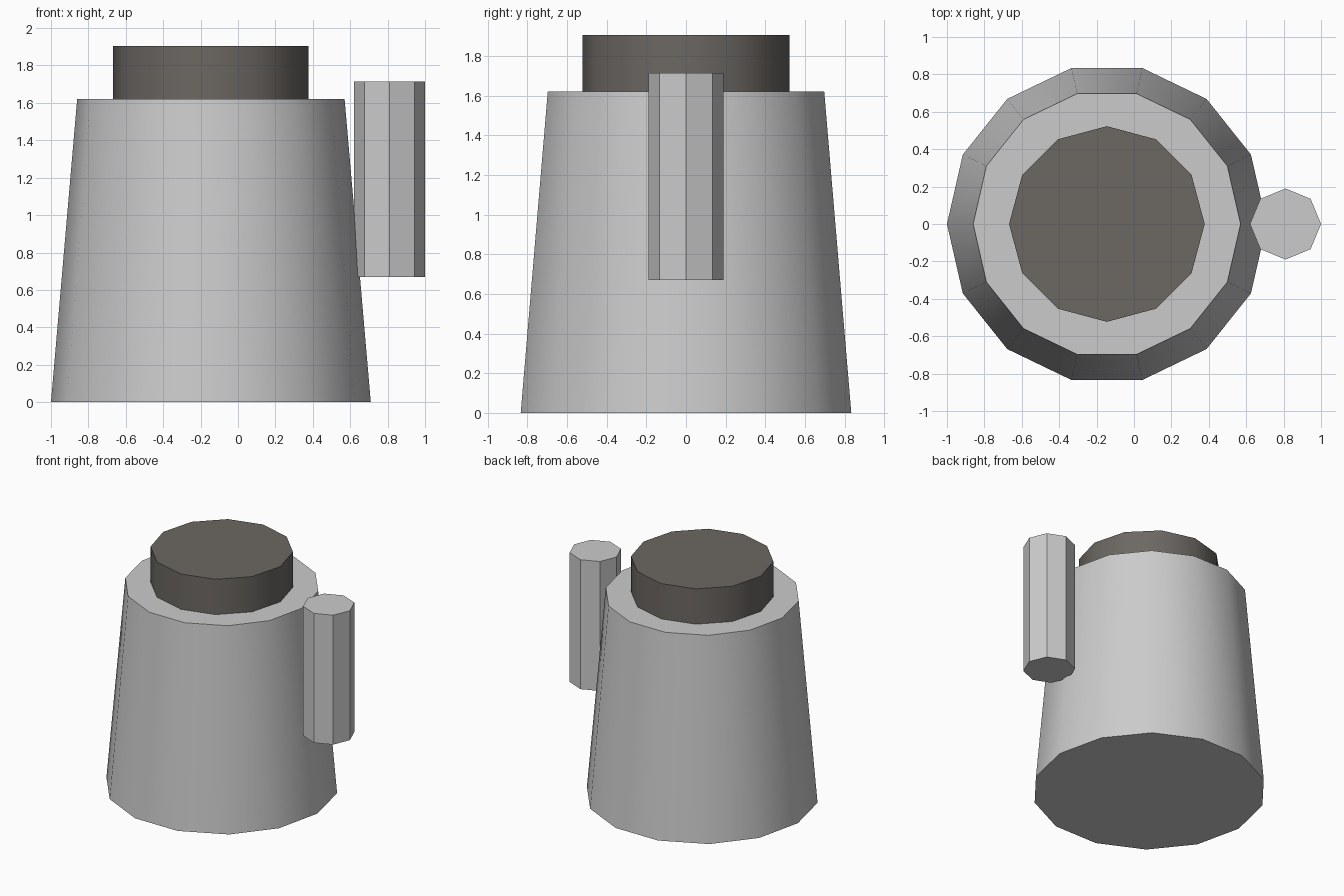
import bpy

if "Cube" in bpy.data.objects:
    bpy.data.objects.remove(bpy.data.objects["Cube"])


def tapered(name, x, sides, r_bottom, r_top, z0, z1, color=None):
    """Capped round part with its first corner on the x axis."""
    bpy.ops.mesh.primitive_cone_add(
        vertices=sides, radius1=r_bottom, radius2=r_top, depth=z1 - z0,
        location=(x, 0, (z0 + z1) / 2))
    obj = bpy.context.object
    obj.name = name
    # turn the mesh so corners lie on +x and -x
    obj.rotation_euler.z = 1.5707963
    bpy.ops.object.transform_apply(location=False, rotation=True, scale=False)
    bpy.ops.object.shade_smooth_by_angle(angle=0.6)
    if color:
        mat = bpy.data.materials.new(name + "_colour")
        mat.diffuse_color = color
        mat.use_nodes = True
        mat.node_tree.nodes["Principled BSDF"].inputs["Base Color"].default_value = mat.diffuse_color
        obj.data.materials.append(mat)
    return obj


# tapered mug body
tapered("body", -0.145, 14, 0.855, 0.715, 0.0, 1.62)

# dark lid on top
tapered("lid", -0.145, 12, 0.523, 0.523, 1.62, 1.905, (0.15, 0.138, 0.126, 1))

# upright handle at the side
tapered("handle", 0.81, 8, 0.19, 0.19, 0.67, 1.715)
